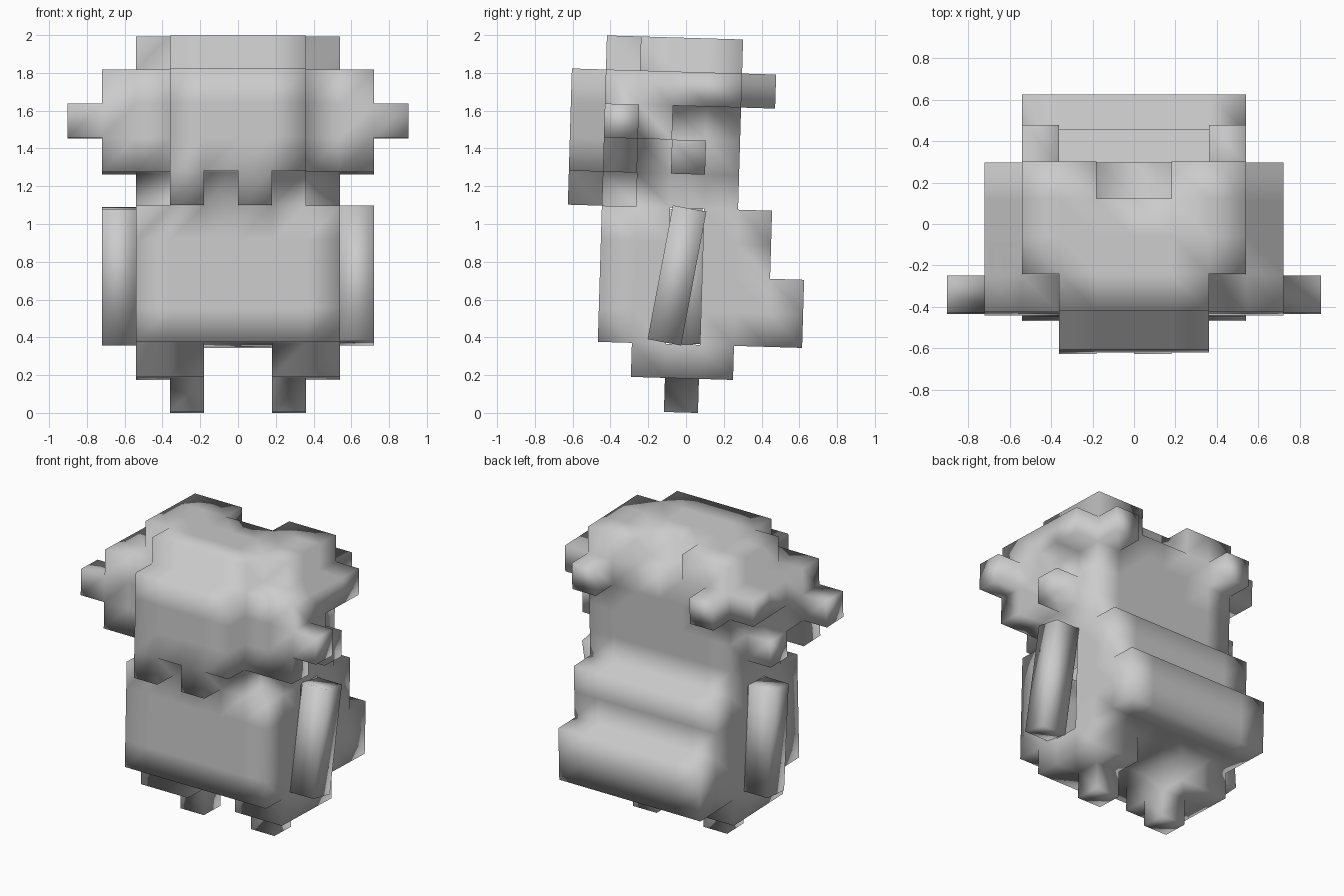
import bpy, bmesh, math
from mathutils import Matrix, Vector

if "Cube" in bpy.data.objects:
    bpy.data.objects.remove(bpy.data.objects["Cube"])

S = 0.1803                      # edge of one block
LEAN = math.radians(1.7)        # whole figure leans slightly back
PLACE = Matrix.Translation((0, -0.117, 0.005)) @ Matrix.Rotation(-LEAN, 4, 'X')

grey = bpy.data.materials.new("plain_grey")
grey.diffuse_color = (0.6, 0.6, 0.6, 1)
grey.use_nodes = True
grey.node_tree.nodes["Principled BSDF"].inputs["Base Color"].default_value = grey.diffuse_color


def finish(bm, name, matrix):
    """Turn a bmesh into a smooth shaded object."""
    bmesh.ops.recalc_face_normals(bm, faces=bm.faces)
    for f in bm.faces:
        f.smooth = True
    me = bpy.data.meshes.new(name)
    bm.to_mesh(me)
    bm.free()
    me.materials.append(grey)
    ob = bpy.data.objects.new(name, me)
    ob.matrix_world = matrix
    bpy.context.collection.objects.link(ob)
    return ob


# Block ranges (x0, x1, y0, y1, z0, z1), mirrored across x
MIRRORED = [
    (1, 2, 0, 1, 0, 1),         # feet
    (1, 3, -1, 2, 1, 2),        # legs
    (0, 3, -2, 3, 2, 6),        # torso
    (0, 3, 3, 4, 2, 4),         # rear bulge
    (0, 3, -1, 2, 6, 7),        # neck
    (0, 2, -2, -1, 6, 7),       # throat
    (0, 3, -2, 2, 7, 10),       # head
    (0, 2, -3, -2, 7, 10),      # face
    (3, 4, -2, -1, 7, 8),       # stepped cheeks
    (3, 4, -2, 0, 8, 9),
    (3, 4, -2, 2, 9, 10),
    (4, 5, -2, -1, 8, 9),       # ears
    (3, 4, 0, 1, 7, 8),         # side knobs
    (2, 3, 2, 3, 9, 10),        # rear knobs
    (0, 2, -2, -1, 10, 11),     # crown, notched at the back
    (0, 3, -1, 1, 10, 11),
    (1, 3, 1, 2, 10, 11),
]
SINGLE = [(-2, -1, -3, -2, 6, 7), (0, 1, -3, -2, 6, 7)]   # uneven teeth

cells = set()
boxes = SINGLE + MIRRORED + [(-b, -a, *rest) for a, b, *rest in MIRRORED]
for x0, x1, y0, y1, z0, z1 in boxes:
    cells |= {(x, y, z) for x in range(x0, x1)
              for y in range(y0, y1) for z in range(z0, z1)}


def socket(cell, axis):
    """Open slots in the torso sides behind the arms."""
    return axis == 0 and cell[0] in (-3, 2) and cell[1] == 0 and 2 <= cell[2] < 6


# One continuous shell around all blocks
bm = bmesh.new()
corner = {}


def vert(p):
    if p not in corner:
        corner[p] = bm.verts.new(Vector(p) * S)
    return corner[p]


for cell in sorted(cells):
    for axis in range(3):
        for side in (0, 1):
            near = list(cell)
            near[axis] += 2 * side - 1
            if tuple(near) in cells or socket(cell, axis):
                continue
            loop = []
            for a, b in ((0, 0), (1, 0), (1, 1), (0, 1)):
                p = list(cell)
                p[axis] += side
                p[(axis + 1) % 3] += a
                p[(axis + 2) % 3] += b
                loop.append(vert(tuple(p)))
            bm.faces.new(loop if side else loop[::-1])
bmesh.ops.dissolve_limit(bm, angle_limit=0.01, verts=bm.verts, edges=bm.edges)
bmesh.ops.triangulate(bm, faces=bm.faces)
finish(bm, "body", PLACE)

# Arms swing about the shoulder in opposite directions
for name, side, swing in (("right_arm", 1, -9.0), ("left_arm", -1, 5.7)):
    bm = bmesh.new()
    bmesh.ops.create_cube(bm, size=1, matrix=Matrix.Translation((0, 0, -1.5 * S))
                          @ Matrix.Diagonal((S, S, 4 * S, 1)))
    pivot = Matrix.Translation((side * 3.5 * S, 0.5 * S, 5.5 * S))
    finish(bm, name, PLACE @ pivot @ Matrix.Rotation(math.radians(swing), 4, 'X'))
